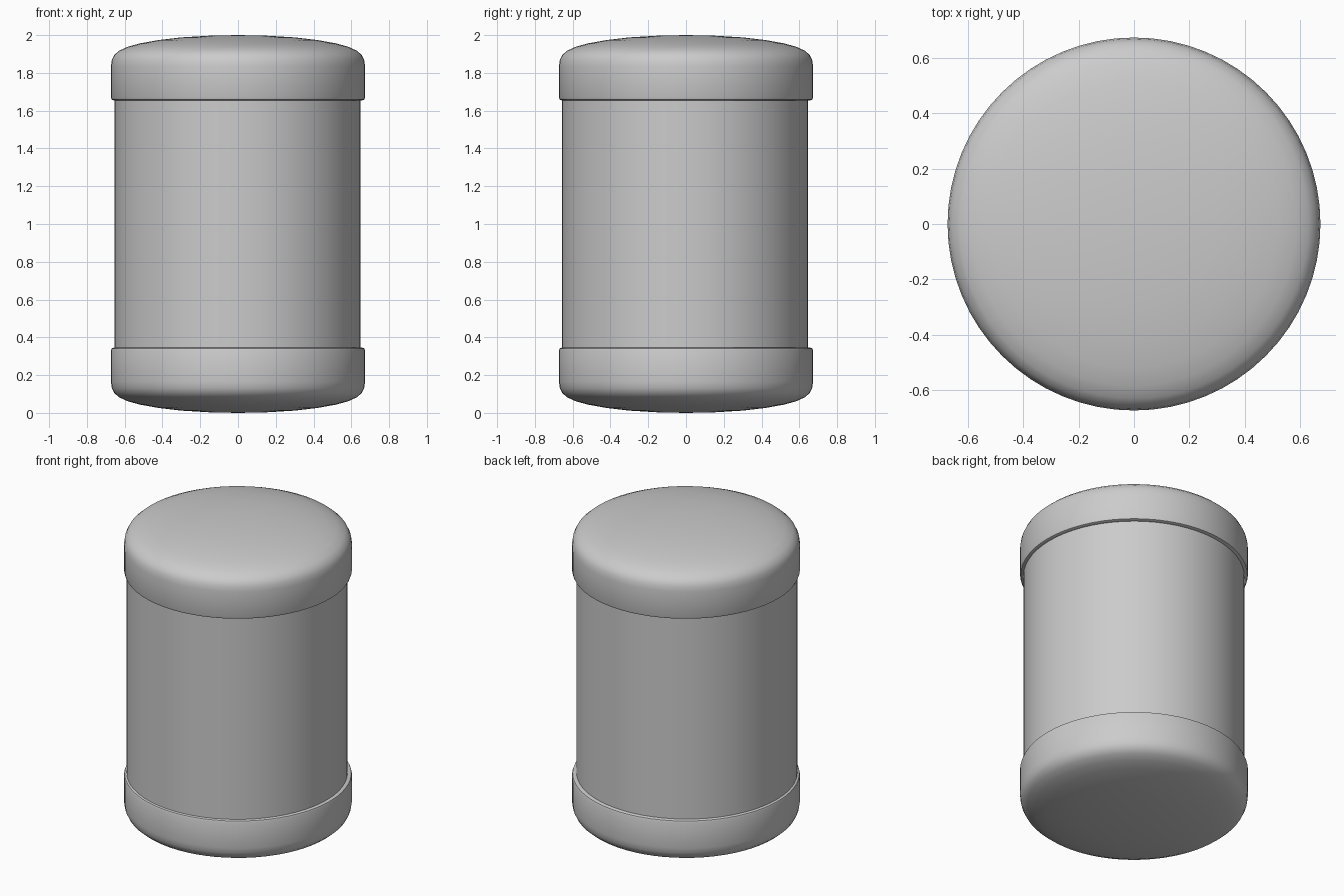
import bpy, bmesh
from math import cos, sin, pi, radians

if "Cube" in bpy.data.objects:
    bpy.data.objects.remove(bpy.data.objects["Cube"])

SEGMENTS = 64


def lathe(name, profile, location=(0, 0, 0)):
    """Revolve (radius, z) points around z; radius 0 becomes a pole."""
    bm = bmesh.new()
    rings = []
    for r, z in profile:
        n = 1 if r == 0 else SEGMENTS
        rings.append([bm.verts.new((r * cos(2 * pi * i / SEGMENTS),
                                    r * sin(2 * pi * i / SEGMENTS), z)) for i in range(n)])
    for a, b in zip(rings, rings[1:]):
        for i in range(SEGMENTS):
            j = (i + 1) % SEGMENTS
            quad = [a[i % len(a)], a[j % len(a)], b[j % len(b)], b[i % len(b)]]
            bm.faces.new(list(dict.fromkeys(quad)))
    bmesh.ops.recalc_face_normals(bm, faces=bm.faces)
    mesh = bpy.data.meshes.new(name)
    bm.to_mesh(mesh)
    bm.free()
    obj = bpy.data.objects.new(name, mesh)
    obj.location = location
    bpy.context.collection.objects.link(obj)
    bpy.ops.object.select_all(action='DESELECT')
    obj.select_set(True)
    bpy.context.view_layer.objects.active = obj
    bpy.ops.object.shade_smooth_by_angle(angle=radians(40))
    return obj


# Straight canister wall, tucked into both caps
lathe("canister_body", [(0, 0.33), (0.652, 0.33), (0.652, 1.67), (0, 1.67)], (-0.003, -0.005, 0))

# Domed cap with rounded shoulder and a softened lip
cap = [(0, 2.0), (0.15, 1.997), (0.3, 1.988), (0.42, 1.974), (0.52, 1.956),
       (0.585, 1.938), (0.63, 1.917), (0.655, 1.895), (0.668, 1.868), (0.673, 1.835),
       (0.673, 1.67), (0.669, 1.659), (0.66, 1.655), (0.64, 1.655), (0, 1.655)]
lathe("top_cap", cap)
lathe("bottom_cap", [(r, 2 - z) for r, z in cap])
